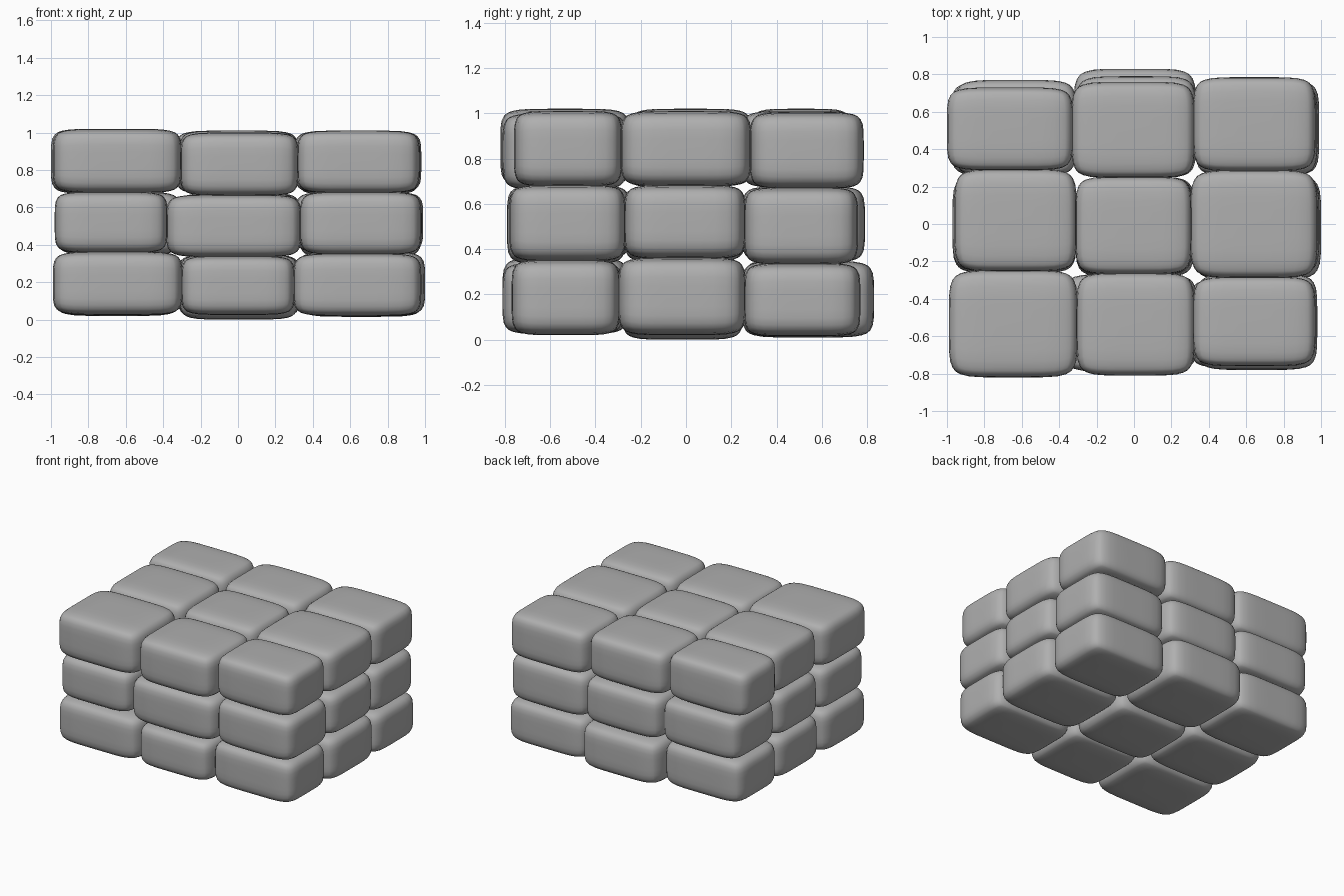
import bpy, bmesh, math
from mathutils import Vector

if "Cube" in bpy.data.objects:
    bpy.data.objects.remove(bpy.data.objects["Cube"])

# Per layer (bottom to top): x cuts for front/middle/back rows, y cuts for left/middle/right columns
X_CUTS = [
    [(-.99, -.30, .30, .98), (-.97, -.31, .32, 1.0), (-.98, -.32, .33, .99)],
    [(-.98, -.38, .335, .98), (-.97, -.31, .31, .99), (-.96, -.31, .33, .98)],
    [(-.99, -.305, .32, .97), (-.96, -.31, .305, .98), (-1.0, -.33, .32, .97)],
]
Y_CUTS = [
    [(-.81, -.26, .26, .76), (-.81, -.28, .25, .83), (-.77, -.295, .26, .77)],
    [(-.79, -.25, .26, .77), (-.79, -.27, .25, .79), (-.78, -.27, .26, .76)],
    [(-.82, -.25, .29, .73), (-.81, -.265, .25, .76), (-.76, -.285, .285, .785)],
]
# z cuts of each stack: rows front to back, columns left to right
Z_CUTS = [
    [(.025, .36, .68, 1.02), (.025, .337, .665, 1.0), (.02, .35, .68, 1.01)],
    [(.02, .35, .68, 1.02), (.0, .345, .675, 1.01), (.02, .36, .68, 1.01)],
    [(.02, .35, .675, 1.02), (.01, .345, .675, 1.01), (.015, .335, .67, 1.005)],
]
POWER = 6.0   # squareness of the pillow shape

grey = bpy.data.materials.new("dark_grey")
grey.diffuse_color = (.43, .43, .43, 1)
grey.use_nodes = True
grey.node_tree.nodes["Principled BSDF"].inputs["Base Color"].default_value = grey.diffuse_color


def pillow_block(name, lo, hi):
    """Soft box filling the given bounds."""
    bm = bmesh.new()
    bmesh.ops.create_cube(bm, size=2)
    bmesh.ops.subdivide_edges(bm, edges=bm.edges[:], cuts=11, use_grid_fill=True)
    centre, half = (lo + hi) / 2, (hi - lo) / 2
    for v in bm.verts:
        p = [math.sin(c * math.pi / 2) for c in v.co]
        n = sum(abs(c) ** POWER for c in p) ** (1 / POWER)
        v.co = Vector(centre[i] + half[i] * p[i] / n for i in range(3))
    for f in bm.faces:
        f.smooth = True
    mesh = bpy.data.meshes.new(name)
    bm.to_mesh(mesh)
    bm.free()
    mesh.materials.append(grey)
    obj = bpy.data.objects.new(name, mesh)
    bpy.context.collection.objects.link(obj)


def span(cuts, i):
    """Bounds of cell i, with inner sides slightly overlapping the neighbour."""
    return (cuts[i] - (.003 if i > 0 else 0), cuts[i + 1] + (.003 if i < 2 else 0))


# Three layers of three by three soft blocks
for k, layer in enumerate(("bottom", "middle", "top")):
    for j, row in enumerate(("front", "centre", "back")):
        for i, col in enumerate(("left", "mid", "right")):
            bounds = (span(X_CUTS[k][j], i), span(Y_CUTS[k][i], j), span(Z_CUTS[j][i], k))
            pillow_block(f"block_{layer}_{row}_{col}",
                         Vector(b[0] for b in bounds), Vector(b[1] for b in bounds))
